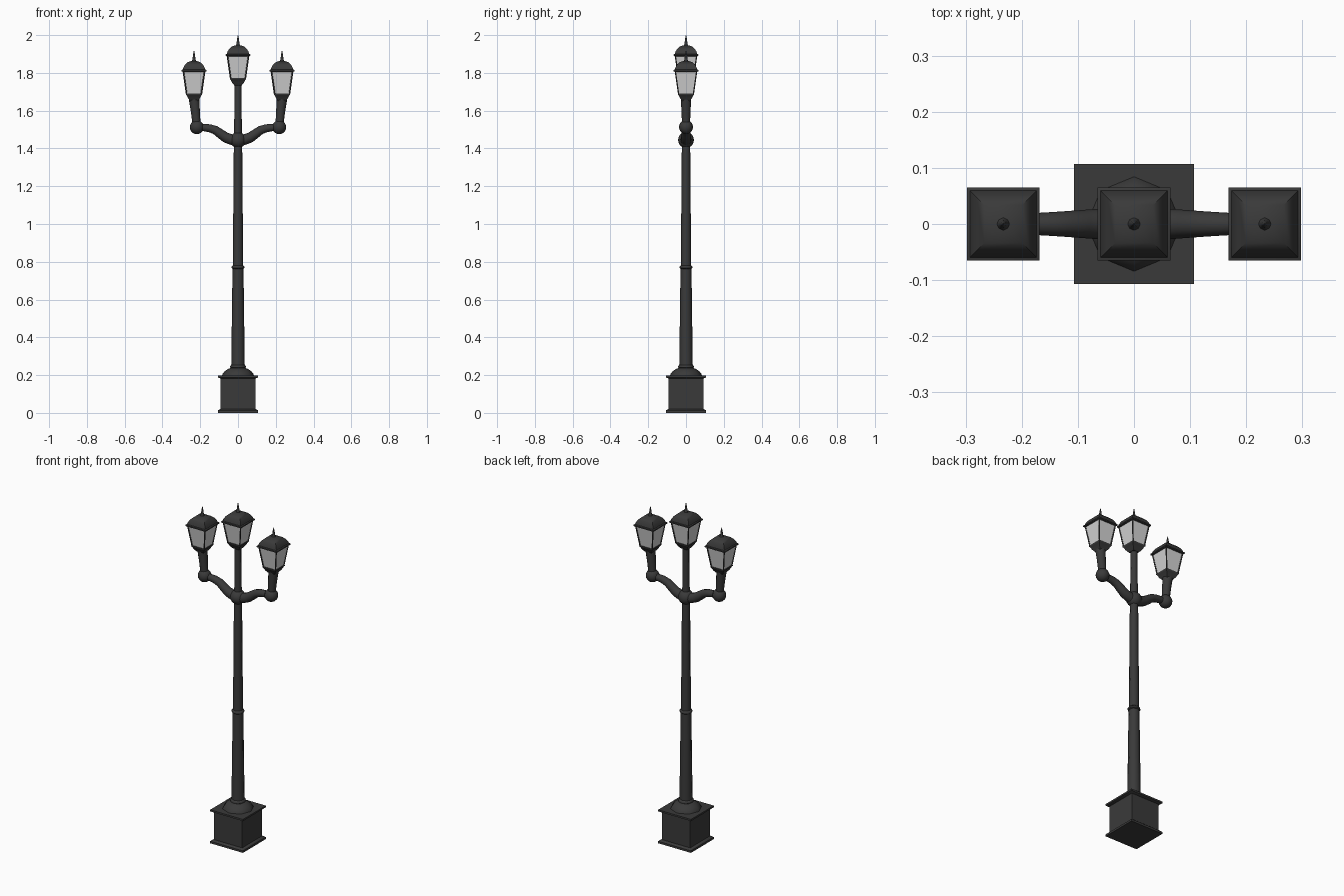
import bpy, bmesh, math
from mathutils import Vector

if "Cube" in bpy.data.objects:
    bpy.data.objects.remove(bpy.data.objects["Cube"])

def material(name, v):
    m = bpy.data.materials.new(name)
    m.diffuse_color = (v, v, v, 1)
    m.use_nodes = True
    m.node_tree.nodes["Principled BSDF"].inputs["Base Color"].default_value = m.diffuse_color
    return m

METAL = material("dark metal", 0.042)
GLASS = material("frosted glass", 0.65)

def finish(bm, name, mat, angle=40):
    bmesh.ops.recalc_face_normals(bm, faces=bm.faces)
    me = bpy.data.meshes.new(name)
    bm.to_mesh(me)
    bm.free()
    me.materials.append(mat)
    ob = bpy.data.objects.new(name, me)
    bpy.context.collection.objects.link(ob)
    bpy.ops.object.select_all(action='DESELECT')
    ob.select_set(True)
    bpy.context.view_layer.objects.active = ob
    bpy.ops.object.shade_smooth_by_angle(angle=math.radians(angle))
    return ob

def skin(bm, rings):
    for a, b in zip(rings, rings[1:]):
        n = len(a)
        for i in range(n):
            bm.faces.new((a[i], a[(i + 1) % n], b[(i + 1) % n], b[i]))
    bm.faces.new(rings[0][::-1])
    bm.faces.new(rings[-1])

def lathe(name, profile, sides, mat=METAL, x=0, z=0, angle=48):
    """Stack of (radius, height) rings; with 4 sides the radius is the half width."""
    k, turn = (math.sqrt(2), math.pi / 4) if sides == 4 else (1, 0)
    bm = bmesh.new()
    rings = []
    for r, h in profile:
        rings.append([bm.verts.new((x + r * k * math.cos(turn + 2 * math.pi * i / sides),
                                    r * k * math.sin(turn + 2 * math.pi * i / sides), z + h))
                      for i in range(sides)])
    skin(bm, rings)
    return finish(bm, name, mat, angle)

def tube(name, points, radii, sides=12, mat=METAL):
    """Tapered tube along a path in the xz plane or straight in space."""
    pts = [Vector(p) for p in points]
    bm = bmesh.new()
    rings = []
    for i, p in enumerate(pts):
        t = (pts[min(i + 1, len(pts) - 1)] - pts[max(i - 1, 0)]).normalized()
        u = t.cross(Vector((0, 1, 0))).normalized()
        v = t.cross(u)
        rings.append([bm.verts.new(p + radii[i] * (math.cos(a) * u + math.sin(a) * v))
                      for a in (2 * math.pi * j / sides for j in range(sides))])
    skin(bm, rings)
    return finish(bm, name, mat)

def ball(name, x, z, r):
    bm = bmesh.new()
    bmesh.ops.create_uvsphere(bm, u_segments=16, v_segments=10, radius=r)
    bmesh.ops.translate(bm, verts=bm.verts, vec=(x, 0, z))
    return finish(bm, name, METAL)

def lantern(label, x, tip):
    # cup under the glass
    lathe(label + "_cup", [(.019, -.267), (.031, -.252), (.039, -.236), (.043, -.232), (.043, -.226)],
          4, x=x, z=tip)
    # tapered glass box
    lathe(label + "_glass", [(.039, -.228), (.057, -.106)], 4, GLASS, x, tip)
    # corner bars
    for sx in (-1, 1):
        for sy in (-1, 1):
            tube(label + "_corner_bar", [(x + sx * .039, sy * .039, tip - .23),
                                         (x + sx * .057, sy * .057, tip - .104)], [.004, .004], 6)
    # eave, curved roof and finial
    lathe(label + "_eave", [(.060, -.112), (.065, -.109), (.065, -.102), (.060, -.099)], 4, x=x, z=tip)
    lathe(label + "_roof", [(.060, -.101), (.056, -.088), (.047, -.073), (.034, -.061),
                            (.018, -.055), (.008, -.053)], 4, x=x, z=tip)
    lathe(label + "_finial", [(.013, -.058), (.009, -.048), (.007, -.036), (.005, -.02), (.001, 0)],
          8, x=x, z=tip)

# square pedestal
lathe("pedestal", [(.107, 0), (.107, .012), (.100, .018), (.092, .020), (.092, .182),
                   (.100, .185), (.107, .188), (.107, .198)], 4, angle=30)

# domed foot and tapering pole with collars
lathe("pole_foot", [(.085, .196), (.081, .207), (.070, .221), (.052, .233), (.038, .238)], 8)
lathe("foot_collar", [(.036, .236), (.042, .240), (.042, .248), (.036, .254)], 12)
lathe("lower_pole", [(.036, .235), (.029, .77)], 8)
lathe("middle_collar", [(.028, .762), (.034, .767), (.034, .775), (.028, .781)], 12)
lathe("middle_pole", [(.0275, .77), (.022, 1.44)], 8)
lathe("upper_pole", [(.021, 1.44), (.018, 1.745)], 8)
ball("arm_hub", 0, 1.445, .042)
lantern("centre_lantern", 0, 2.0)

# side arms
for s, side in ((-1, "left"), (1, "right")):
    path = [(0, 1.44), (.035, 1.447), (.065, 1.458), (.092, 1.477), (.12, 1.497),
            (.15, 1.507), (.185, 1.511), (.22, 1.515)]
    tube(side + "_arm", [(s * x, 0, z) for x, z in path],
         [.029, .028, .027, .025, .023, .021, .019, .018])
    ball(side + "_arm_ball", s * .218, 1.513, .037)
    tube(side + "_stem", [(s * .219, 0, 1.52), (s * .226, 0, 1.60), (s * .233, 0, 1.665)],
         [.021, .024, .028])
    lantern(side + "_lantern", s * .233, 1.917)
